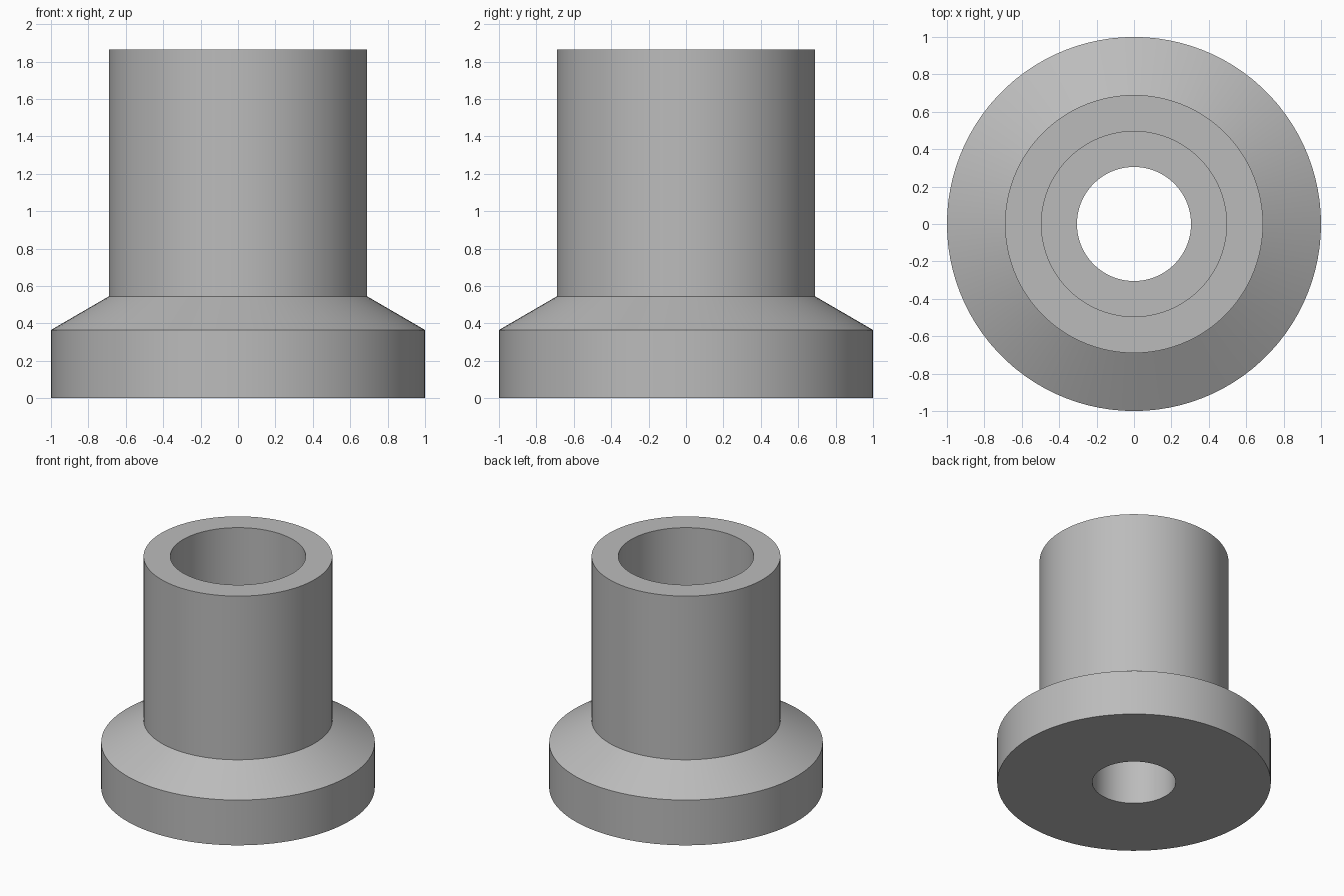
import bpy
import bmesh
from math import cos, sin, tau

old = bpy.data.objects.get("Cube")
if old:
    bpy.data.objects.remove(old, do_unlink=True)

SEGMENTS = 100

# Plain grey material
grey = bpy.data.materials.new("plain_grey")
grey.use_nodes = True
colour = (0.5, 0.5, 0.5, 1)
grey.diffuse_color = colour
grey.node_tree.nodes["Principled BSDF"].inputs["Base Color"].default_value = colour


def lathe(name, profile):
    """Revolve a closed (radius, height) profile around z."""
    bm = bmesh.new()
    rings = [[bm.verts.new((r * cos(tau * i / SEGMENTS), r * sin(tau * i / SEGMENTS), z))
              for i in range(SEGMENTS)] for r, z in profile]
    for a, b in zip(rings, rings[1:] + rings[:1]):
        for i in range(SEGMENTS):
            j = (i + 1) % SEGMENTS
            bm.faces.new((a[i], a[j], b[j], b[i]))
    bmesh.ops.recalc_face_normals(bm, faces=bm.faces)
    mesh = bpy.data.meshes.new(name)
    bm.to_mesh(mesh)
    bm.free()
    mesh.materials.append(grey)
    obj = bpy.data.objects.new(name, mesh)
    bpy.context.collection.objects.link(obj)
    return obj


# Flange, sloped shoulder and tube, with a stepped bore through the middle
bushing = lathe("flanged_bushing", [
    (0.305, 0), (1, 0), (1, 0.365), (0.69, 0.545), (0.69, 1.865),
    (0.495, 1.865), (0.495, 0.45), (0.305, 0.45),
])

# Smooth round walls with crisp rims
bpy.ops.object.select_all(action='DESELECT')
bushing.select_set(True)
bpy.context.view_layer.objects.active = bushing
bpy.ops.object.shade_smooth_by_angle(angle=0.35)
